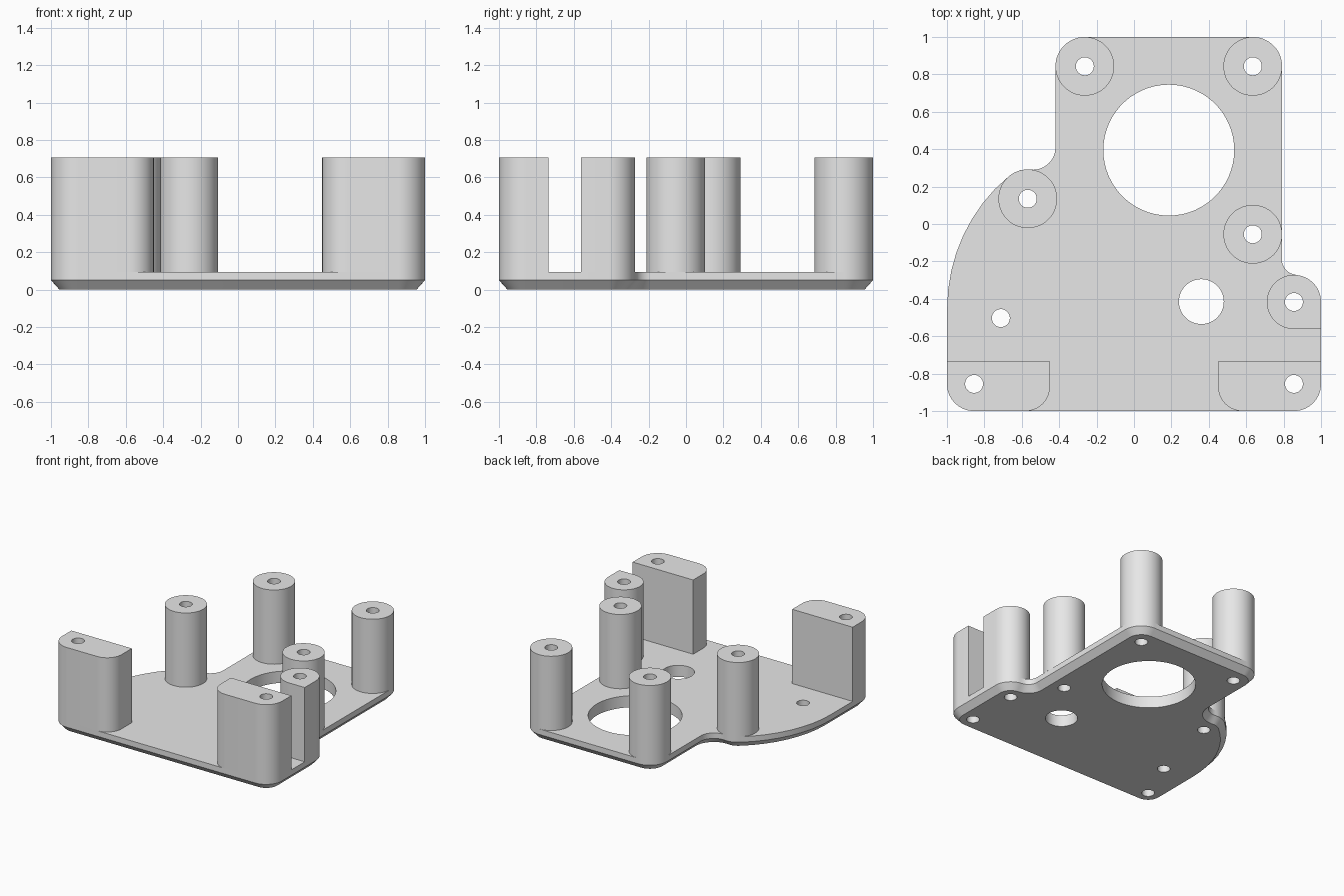
import bpy, bmesh
from math import sin, cos, radians, hypot
from mathutils import Vector

if "Cube" in bpy.data.objects:
    bpy.data.objects.remove(bpy.data.objects["Cube"], do_unlink=True)

grey = bpy.data.materials.new("plain grey")
grey.use_nodes = True
grey.diffuse_color = (0.8, 0.8, 0.8, 1)
grey.node_tree.nodes["Principled BSDF"].inputs["Base Color"].default_value = (0.8, 0.8, 0.8, 1)

PLATE_TOP, POST_TOP, CHAMFER = 0.095, 0.705, 0.045
HOLE_R, POST_R, CORNER_R = 0.048, 0.157, 0.145


def arc(cx, cy, r, a0, a1):
    n = max(4, int(abs(a1 - a0) / 6))
    angles = [radians(a0 + (a1 - a0) * i / n) for i in range(n + 1)]
    return [(cx + r * cos(a), cy + r * sin(a)) for a in angles]


def circle(cx, cy, r):
    return arc(cx, cy, r, 0, 360)[:-1]


def outline(arcs, inset=0):
    """Join arcs with straight runs; clockwise arcs are concave fillets."""
    pts = []
    for cx, cy, r, a0, a1 in arcs:
        part = arc(cx, cy, r - inset if a1 > a0 else r + inset, a0, a1)
        if pts and hypot(part[0][0] - pts[-1][0], part[0][1] - pts[-1][1]) < 0.02:
            part = part[1:]
        pts += part
    return pts


def solid(name, layers, holes, bottom=False):
    """Stack (z, outline) layers into a solid pierced by straight holes."""
    bm = bmesh.new()

    def ring(pts, z):
        return [bm.verts.new((x, y, z)) for x, y in pts]

    def cap(rings, sign):
        edges = [bm.edges.new((r[i - 1], r[i])) for r in rings for i in range(len(r))]
        filled = bmesh.ops.triangle_fill(bm, edges=edges, use_beauty=True,
                                         normal=Vector((0, 0, sign)))
        for f in filled["geom"]:
            if isinstance(f, bmesh.types.BMFace):
                f.normal_update()
                if f.normal.z * sign < 0:
                    f.normal_flip()

    def wall(low, high):
        for i in range(len(low)):
            bm.faces.new((low[i - 1], low[i], high[i], high[i - 1]))

    outer = [ring(pts, z) for z, pts in layers]
    low = [ring(h[::-1], layers[0][0]) for h in holes]
    high = [ring(h[::-1], layers[-1][0]) for h in holes]
    cap([outer[-1]] + high, 1)
    if bottom:
        cap([outer[0]] + low, -1)
    for a, b in list(zip(outer, outer[1:])) + list(zip(low, high)):
        wall(a, b)

    mesh = bpy.data.meshes.new(name)
    bm.to_mesh(mesh)
    bm.free()
    mesh.materials.append(grey)
    ob = bpy.data.objects.new(name, mesh)
    bpy.context.collection.objects.link(ob)
    bpy.ops.object.select_all(action="DESELECT")
    ob.select_set(True)
    bpy.context.view_layer.objects.active = ob
    bpy.ops.object.shade_smooth_by_angle(angle=radians(30))


def post(name, pts, hole):
    solid(name, [(PLATE_TOP, pts), (POST_TOP, pts)], [circle(*hole, HOLE_R)])


# Hole and post centres
posts = {"back_right_post": (-0.263, 0.843), "back_left_post": (0.635, 0.843),
         "middle_right_post": (-0.568, 0.135), "middle_left_post": (0.635, -0.055)}
edge = (0.855, -0.417)
corner = (0.855, -0.855)
mirrored_corner = (-corner[0], corner[1])

# Base plate with chamfered lower rim
plate_arcs = [
    (*corner, CORNER_R, -90, 0),
    (*edge, CORNER_R, 0, 85),
    (0.875, -0.187, 0.085, 265, 180),
    (*posts["back_left_post"], POST_R, 0, 90),
    (*posts["back_right_post"], POST_R, 90, 180),
    (-0.54, 0.41, 0.12, 0, -95.8),
    (*posts["middle_right_post"], POST_R, 84.2, 130),
    (-0.077, -0.45, 0.922, 130, 180),
    (*mirrored_corner, CORNER_R, 180, 270),
]
small = list(posts.values()) + [edge, corner, mirrored_corner, (-0.712, -0.503)]
holes = [circle(x, y, HOLE_R) for x, y in small]
holes += [circle(0.186, 0.395, 0.35), circle(0.36, -0.415, 0.12)]
rim = outline(plate_arcs)
solid("base_plate", [(0, outline(plate_arcs, CHAMFER)), (0.05, rim), (PLATE_TOP, rim)],
      holes, bottom=True)

# Round posts
for name, centre in posts.items():
    post(name, circle(*centre, POST_R), centre)

# Side post, squared off at its outer front corner
post("side_post", arc(*edge, CORNER_R, 0, 270) + [(1, edge[1] - CORNER_R)], edge)

# Front corner blocks
block = arc(-0.58, -0.87, 0.13, 270, 360) + [(-0.45, -0.736), (-1, -0.736)]
block += arc(*mirrored_corner, CORNER_R, 180, 270)
post("front_right_block", block, mirrored_corner)
post("front_left_block", [(-x, y) for x, y in reversed(block)], corner)
